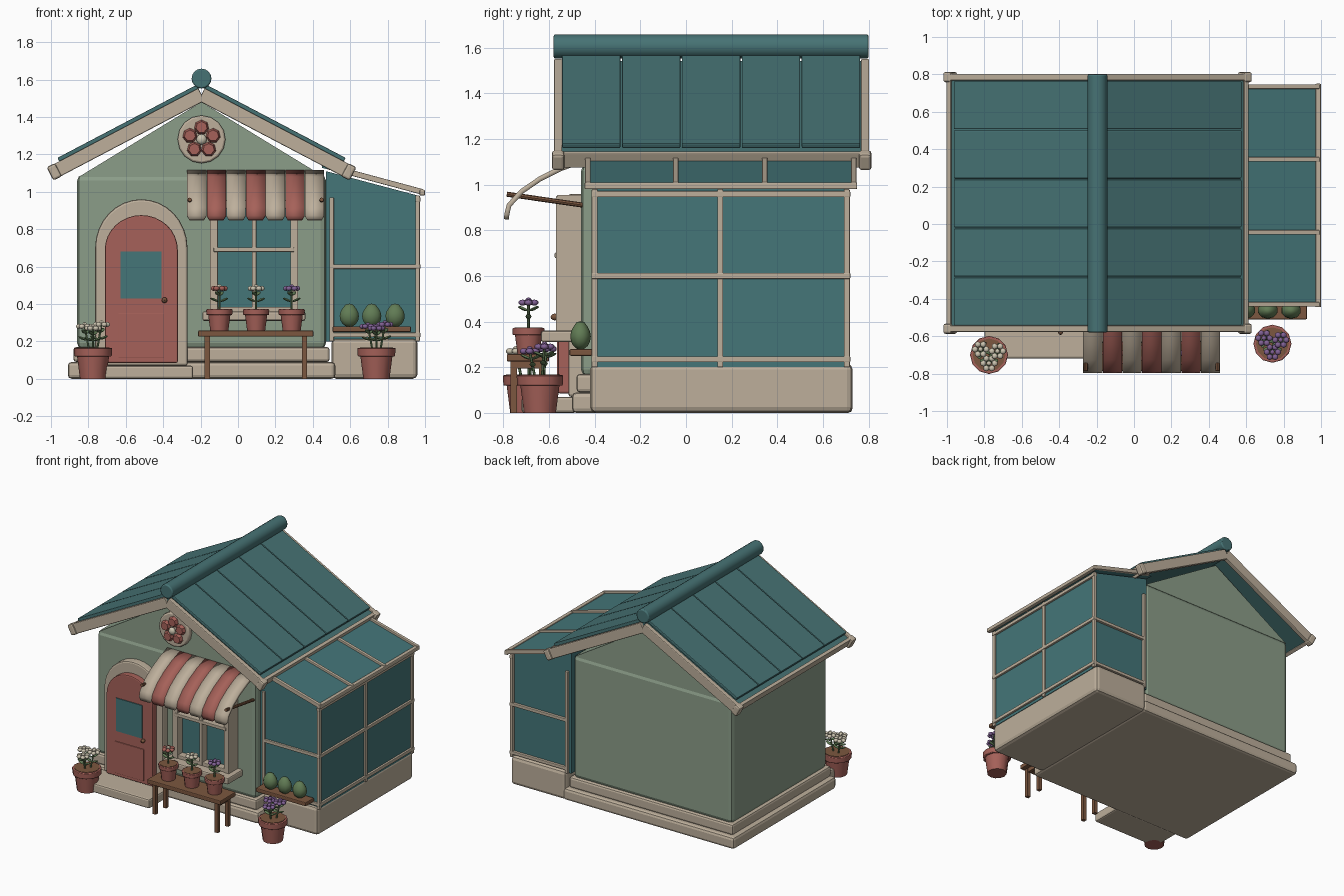
import bpy, bmesh, math
from mathutils import Matrix, Vector

if "Cube" in bpy.data.objects:
    bpy.data.objects.remove(bpy.data.objects["Cube"])


def material(name, *rgb):
    m = bpy.data.materials.new(name)
    m.use_nodes = True
    m.diffuse_color = (*rgb, 1)
    m.node_tree.nodes["Principled BSDF"].inputs["Base Color"].default_value = (*rgb, 1)
    return m


BEIGE = material("warm beige", .51, .43, .33)
RED = material("brick red", .38, .12, .1)
GREEN = material("sage green", .26, .34, .25)
TEAL = material("roof teal", .062, .17, .175)
GLASS = material("glass teal", .058, .18, .19)
BROWN = material("wood brown", .2, .095, .05)
LEAF = material("leaf green", .12, .2, .09)
PURPLE = material("petal purple", .22, .12, .3)
CREAM = material("cream", .6, .55, .43)


def finish(name, bm, mat, bevel=0, smooth=0):
    bmesh.ops.recalc_face_normals(bm, faces=bm.faces)
    mesh = bpy.data.meshes.new(name)
    bm.to_mesh(mesh)
    bm.free()
    mesh.materials.append(mat)
    if smooth:
        mesh.shade_smooth()
        mesh.set_sharp_from_angle(angle=math.radians(smooth))
    ob = bpy.data.objects.new(name, mesh)
    bpy.context.collection.objects.link(ob)
    if bevel:
        mod = ob.modifiers.new("bevel", 'BEVEL')
        mod.width, mod.segments = bevel, 2
    return ob


def box(name, x, y, z, mat, bevel=0):
    bm = bmesh.new()
    spans = (x, y, z)
    place = Matrix.Translation([(a + b) / 2 for a, b in spans])
    bmesh.ops.create_cube(bm, size=1, matrix=place @ Matrix.Diagonal([b - a for a, b in spans] + [1]))
    return finish(name, bm, mat, bevel)


def beam(name, p, q, width, height, mat, bevel=0):
    p, q = Vector(p), Vector(q)
    d = q - p
    bm = bmesh.new()
    place = Matrix.Translation((p + q) / 2) @ d.to_track_quat('X', 'Z').to_matrix().to_4x4()
    bmesh.ops.create_cube(bm, size=1, matrix=place @ Matrix.Diagonal((d.length, width, height, 1)))
    return finish(name, bm, mat, bevel)


def rod(name, p, q, r1, r2, mat, sides=12, bevel=0):
    p, q = Vector(p), Vector(q)
    d = q - p
    bm = bmesh.new()
    place = Matrix.Translation((p + q) / 2) @ d.to_track_quat('Z', 'Y').to_matrix().to_4x4()
    bmesh.ops.create_cone(bm, cap_ends=True, segments=sides, radius1=r1, radius2=r2,
                          depth=d.length, matrix=place)
    return finish(name, bm, mat, bevel, 35)


def blob(name, centre, size, mat, turn=Matrix(), u=8, v=6, peak=0):
    bm = bmesh.new()
    bmesh.ops.create_uvsphere(bm, u_segments=u, v_segments=v, radius=1)
    for vert in bm.verts:
        if vert.co.z > .9:
            vert.co.z += peak
    bm.transform(Matrix.Translation(centre) @ turn @ Matrix.Diagonal((*size, 1)))
    return finish(name, bm, mat, 0, 50)


def extrude(name, outline, y0, y1, mat, bevel=0):
    bm = bmesh.new()
    face = bm.faces.new([bm.verts.new((x, y0, z)) for x, z in outline])
    new = bmesh.ops.extrude_face_region(bm, geom=[face])["geom"]
    bmesh.ops.translate(bm, vec=(0, y1 - y0, 0), verts=[g for g in new if isinstance(g, bmesh.types.BMVert)])
    return finish(name, bm, mat, bevel)


# House body on a two-tier plinth
MID = -.195
box("plinth_lower", (-.91, .52), (-.5, .73), (0, .09), BEIGE, .02)
box("plinth_upper", (-.88, .49), (-.48, .7), (.09, .17), BEIGE, .015)
box("house_walls", (-.86, .47), (-.46, .68), (.16, 1.09), GREEN, .03)
extrude("gable", [(-.85, 1.08), (.46, 1.08), (MID, 1.48)], -.455, .675, GREEN)
box("door_step", (-.8, -.24), (-.72, -.48), (0, .07), BEIGE, .012)

# Roof: deck, seamed panels, barge boards and eave fascias on both slopes
PITCH = .525
for side, label in ((-1, "right"), (1, "left")):
    def at(run, y, lift=0):
        return (MID + side * run, y, 1.52 + lift - PITCH * run)
    beam("roof_deck_" + label, at(0, .11), at(.775, .11), 1.34, .05, TEAL)
    for i in range(5):
        y = -.415 + i * .2625
        beam("roof_panel_" + label, at(0, y, .052), at(.765, y, .052), .256, .024, TEAL, .005)
    for y in (-.56, .785):
        beam("barge_board_" + label, at(0, y), at(.79, y), .035, .075, BEIGE, .006)
        beam("eave_knob_" + label, at(.765, y), at(.81, y), .055, .08, BEIGE, .012)
    beam("eave_fascia_" + label, at(.77, .11), at(.793, .11), 1.35, .07, BEIGE, .005)
rod("ridge_cap", (MID, -.58, 1.605), (MID, .8, 1.605), .053, .053, TEAL, 16, .008)


# Arched door with frame, glass, panel and knob
def arch(half, bottom, spring, top):
    cx = -.517
    turn = [math.pi * i / 16 for i in range(17)]
    return [(cx + half, bottom)] + [(cx + half * math.cos(a), spring + (top - spring) * math.sin(a))
                                    for a in turn] + [(cx - half, bottom)]


extrude("door_surround", arch(.247, .07, .7, .96), -.515, -.44, BEIGE, .012)
extrude("door", arch(.195, .085, .69, .875), -.56, -.45, RED, .008)
box("door_glass", (-.627, -.408), (-.566, -.555), (.43, .68), GLASS)
box("door_panel", (-.64, -.395), (-.566, -.555), (.11, .35), RED, .004)
blob("door_knob", (-.393, -.575, .42), (.015, .018, .015), BROWN)

# Window with casing, glazing bars and sill
box("window_glass", (-.13, .3), (-.51, -.45), (.36, .94), GLASS)
for x0, x1 in ((-.15, -.108), (.28, .322)):
    box("window_jamb", (x0, x1), (-.57, -.45), (.34, .95), BEIGE, .005)
for z0, z1 in ((.35, .385), (.91, .955)):
    box("window_rail", (-.15, .322), (-.565, -.45), (z0, z1), BEIGE, .005)
box("window_mullion", (.075, .098), (-.57, -.5), (.36, .94), BEIGE, .004)
box("window_crossbar", (-.13, .3), (-.575, -.5), (.678, .702), BEIGE, .004)
box("window_sill", (-.19, .36), (-.635, -.45), (.31, .36), BEIGE, .01)

# Striped awning: curved cloth strips with a rounded valance, held by rods
CURVE = [(-.45, 1.105), (-.55, 1.07), (-.64, 1.025), (-.72, .97), (-.775, .91), (-.785, .87), (-.786, .848)]
for i in range(7):
    left = -.273 + i * .105
    bm = bmesh.new()
    rows = []
    for y, z in CURVE:
        inset = .014 if z < .85 else .001
        rows.append([bm.verts.new((x, y, z)) for x in (left + inset, left + .105 - inset)])
    for a, b in zip(rows, rows[1:]):
        bm.faces.new((a[0], a[1], b[1], b[0]))
    strip = finish("awning_stripe", bm, RED if i % 2 else BEIGE, 0, 40)
    solid = strip.modifiers.new("cloth", 'SOLIDIFY')
    solid.thickness, solid.offset = .022, 0
for x in (-.258, .447):
    rod("awning_rod", (x, -.785, .958), (x, -.45, .91), .011, .011, BROWN, 8)

# Flower rosette on the gable
rod("rosette_disc", (MID, -.44, 1.28), (MID, -.49, 1.28), .128, .128, BEIGE, 16, .01)
for i in range(5):
    a = math.radians(90 + 72 * i)
    rod("rosette_petal", (MID + .065 * math.cos(a), -.48, 1.28 + .065 * math.sin(a)),
        (MID + .065 * math.cos(a), -.515, 1.28 + .065 * math.sin(a)), .044, .03, RED, 7)
blob("rosette_centre", (MID, -.51, 1.28), (.028, .02, .028), CREAM)

# Greenhouse: base, glazed body, sloping roof and frame
box("greenhouse_base", (.5, .96), (-.42, .73), (0, .215), BEIGE, .025)
extrude("greenhouse_glass", [(.47, .2), (.96, .2), (.96, .98), (.47, 1.11)], -.4, .7, GLASS)
beam("greenhouse_roof", (.45, .15, 1.135), (.985, .15, .992), 1.17, .014, GLASS)
for y in (-.43, -.045, .345, .735):
    beam("greenhouse_rafter", (.48, y, 1.135), (.99, y, .998), .024, .03, BEIGE, .004)
box("greenhouse_eave", (.97, 1), (-.445, .75), (.98, 1.01), BEIGE, .006)
for y in (-.4, .15, .705):
    box("greenhouse_side_post", (.948, .972), (y - .013, y + .013), (.2, .98), BEIGE, .004)
for z in (.235, .6, .958):
    box("greenhouse_side_rail", (.948, .975), (-.415, .72), (z - .013, z + .013), BEIGE, .004)
for y in (-.403, .707):
    box("greenhouse_inner_post", (.488, .512), (y - .012, y + .012), (.2, .97), BEIGE, .004)
    for z in (.235, .6):
        box("greenhouse_end_rail", (.49, .97), (y - .012, y + .012), (z - .012, z + .012), BEIGE, .004)

# Shelf with shrubs
box("shelf", (.505, .925), (-.51, -.41), (.25, .28), BROWN, .006)
for x in (.595, .715, .84):
    blob("shrub", (x, -.462, .335), (.054, .045, .058), LEAF, u=10, v=8, peak=.15)

# Bench
box("bench_top", (-.213, .403), (-.785, -.6), (.225, .258), BROWN, .006)
for x in (-.165, .355):
    for y in (-.755, -.63):
        box("bench_leg", (x - .014, x + .014), (y - .014, y + .014), (0, .23), BROWN)
    box("bench_brace", (x - .012, x + .012), (-.755, -.63), (.195, .225), BROWN)


# Potted flowers: stems, paired leaves and petal rings
def flower(base, top, size, mat):
    base, top = Vector(base), Vector(top)
    rod("stem", base, top, .006, .006, LEAF, 6)
    for part, spin in ((.4, 0), (.7, 1.2)):
        for half in (0, math.pi):
            turn = Matrix.Rotation(spin + half, 4, 'Z')
            centre = base.lerp(top, part) + turn @ Vector((.026, 0, .008))
            blob("leaf", centre, (.028, .014, .007), LEAF, turn @ Matrix.Rotation(-.4, 4, 'Y'), 6, 4)
    for i in range(6):
        a = math.tau * i / 6
        blob("petal", top + Vector((math.cos(a), math.sin(a), 0)) * size,
             (size * .6, size * .6, size * .45), mat, u=6, v=5)
    blob("flower_centre", top + Vector((0, 0, size * .25)), [size * .5] * 3, CREAM if mat == RED else mat, u=6, v=5)


def pot(x, y, z, s, mat, heads):
    def up(h):
        return (x, y, z + h * s)
    rod("pot_body", up(0), up(.13), .07 * s, .087 * s, RED)
    rod("pot_rim", up(.12), up(.165), .1 * s, .102 * s, RED, 12, .004)
    rod("pot_soil", up(.16), up(.168), .088 * s, .088 * s, BROWN)
    for dx, dy, h, size in heads:
        flower((x + dx / 2, y + dy / 2, z + .16 * s), (x + dx, y + dy, z + h), size, mat)


for x, mat in ((-.1, RED), (.097, CREAM), (.287, PURPLE)):
    pot(x, -.69, .258, .69, mat, [(0, 0, .225, .03)])
trio = [(-.045, .03, .28, .03), (.045, .02, .29, .03), (0, -.045, .27, .03)]
pot(-.775, -.7, 0, 1, CREAM, trio)
pot(.74, -.64, 0, 1, PURPLE, trio)
